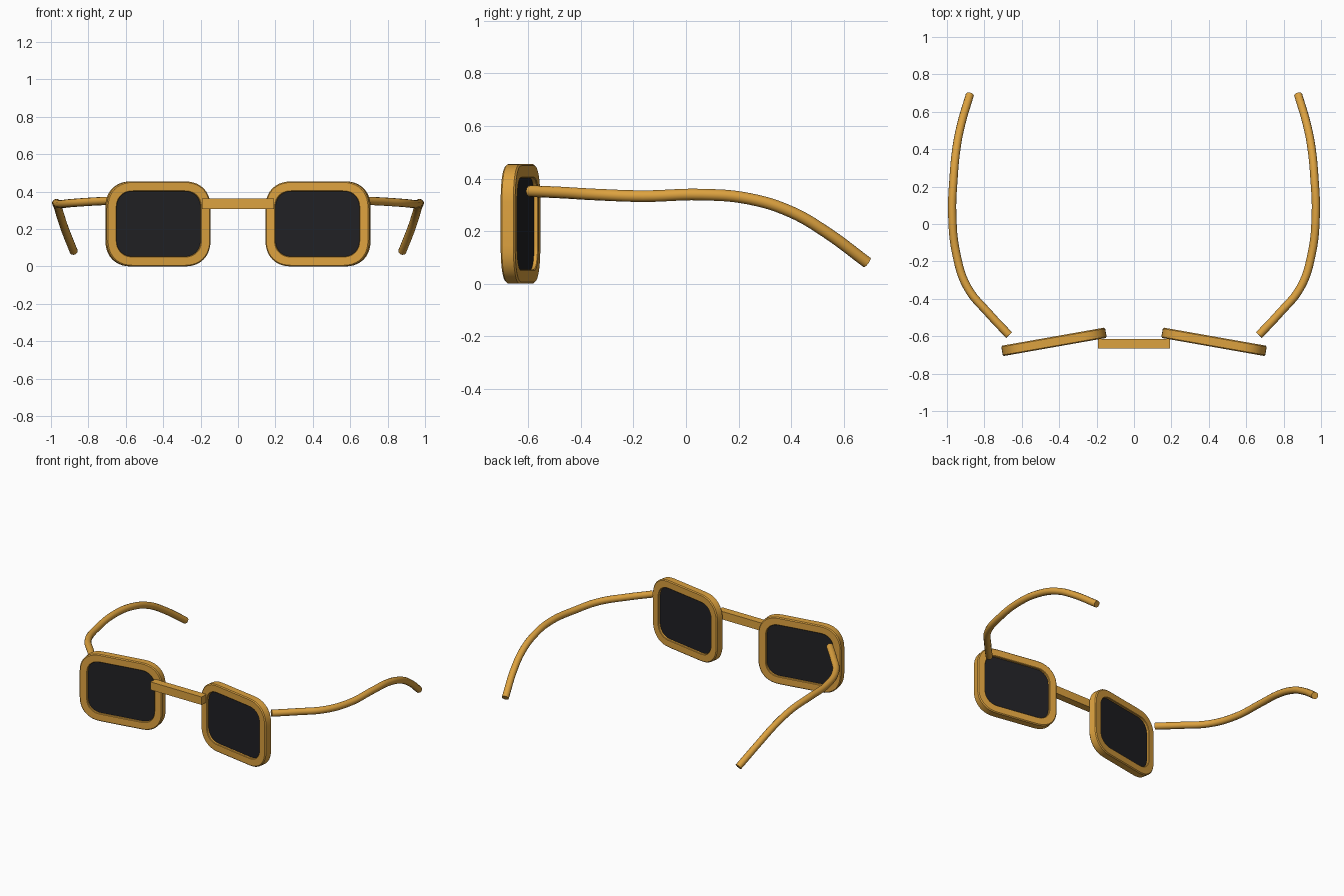
import bpy, bmesh, math
from mathutils import Matrix

if "Cube" in bpy.data.objects:
    bpy.data.objects.remove(bpy.data.objects["Cube"])


def material(name, color):
    m = bpy.data.materials.new(name)
    m.diffuse_color = color
    m.use_nodes = True
    m.node_tree.nodes["Principled BSDF"].inputs["Base Color"].default_value = m.diffuse_color
    return m


ORANGE = material("amber_frame", (0.72, 0.36, 0.05, 1))
DARK = material("dark_lens", (0.015, 0.015, 0.018, 1))

W, H, R = 0.564, 0.455, 0.145      # rim outline
BORDER, T = 0.053, 0.056           # rim width and thickness


def outline(inset, n=10, power=2.3):
    """Soft rounded rectangle in local x/z."""
    r = R - inset
    cx, cz = W / 2 - R, H / 2 - R
    pts = []
    for q in range(4):
        for i in range(n + 1):
            a = (q + i / n) * math.pi / 2
            c, s = math.cos(a), math.sin(a)
            sx = 1 if q in (0, 3) else -1
            sz = 1 if q in (0, 1) else -1
            pts.append((sx * (cx + r * abs(c) ** (2 / power)),
                        sz * (cz + r * abs(s) ** (2 / power))))
    return pts


def loft(name, profile, closed, mat, side):
    """Loft outlines through (inset, y) pairs; a closed profile makes a ring."""
    bm = bmesh.new()
    loops = [[bm.verts.new((x, y, z)) for x, z in outline(i)] for i, y in profile]
    pairs = list(zip(loops, loops[1:] + loops[:1]))
    if not closed:
        pairs.pop()
        bm.faces.new(loops[0])
        bm.faces.new(loops[-1])
    for a, b in pairs:
        for k in range(len(a)):
            j = (k + 1) % len(a)
            bm.faces.new((a[k], a[j], b[j], b[k]))
    # toe the outer end forward by ten degrees
    bm.transform(Matrix.Translation((side * 0.428, -0.63, H / 2))
                 @ Matrix.Rotation(math.radians(-10 * side), 4, 'Z'))
    bmesh.ops.recalc_face_normals(bm, faces=bm.faces)
    me = bpy.data.meshes.new(name)
    bm.to_mesh(me)
    bm.free()
    ob = bpy.data.objects.new(name, me)
    bpy.context.collection.objects.link(ob)
    me.materials.append(mat)
    bpy.ops.object.select_all(action='DESELECT')
    ob.select_set(True)
    bpy.context.view_layer.objects.active = ob
    bpy.ops.object.shade_smooth_by_angle(angle=math.radians(30))
    return ob


def temple(name, side):
    pts = [(0.668, -0.594, 0.352), (0.775, -0.48, 0.347), (0.89, -0.34, 0.339),
           (0.95, -0.16, 0.333), (0.972, 0.06, 0.339), (0.965, 0.24, 0.323),
           (0.95, 0.40, 0.273), (0.925, 0.53, 0.198), (0.878, 0.69, 0.08)]
    cu = bpy.data.curves.new(name, 'CURVE')
    cu.dimensions = '3D'
    cu.bevel_depth = 0.022
    cu.bevel_resolution = 4
    cu.resolution_u = 6
    cu.use_fill_caps = True
    sp = cu.splines.new('BEZIER')
    sp.bezier_points.add(len(pts) - 1)
    for p, (x, y, z) in zip(sp.bezier_points, pts):
        p.co = (side * x, y, z)
        p.handle_left_type = p.handle_right_type = 'AUTO'
    cu.materials.append(ORANGE)
    ob = bpy.data.objects.new(name, cu)
    bpy.context.collection.objects.link(ob)


# rims, lenses and temples, left and right
B, h = 0.006, T / 2
RIM = [(B, -h), (0, -h + B), (0, h - B), (B, h),
       (BORDER - B / 2, h), (BORDER, h - B / 2), (BORDER, -h + B / 2), (BORDER - B / 2, -h)]
for label, side in (("left", -1), ("right", 1)):
    loft(label + "_rim", RIM, True, ORANGE, side)
    loft(label + "_lens", [(BORDER - 0.004, -0.012), (BORDER - 0.004, 0.012)], False, DARK, side)
    temple(label + "_temple", side)

# bridge bar
bpy.ops.mesh.primitive_cube_add(size=1, location=(0, -0.64, 0.335))
bridge = bpy.context.object
bridge.name = "bridge"
bridge.scale = (0.385, 0.05, 0.054)
bridge.data.materials.append(ORANGE)
